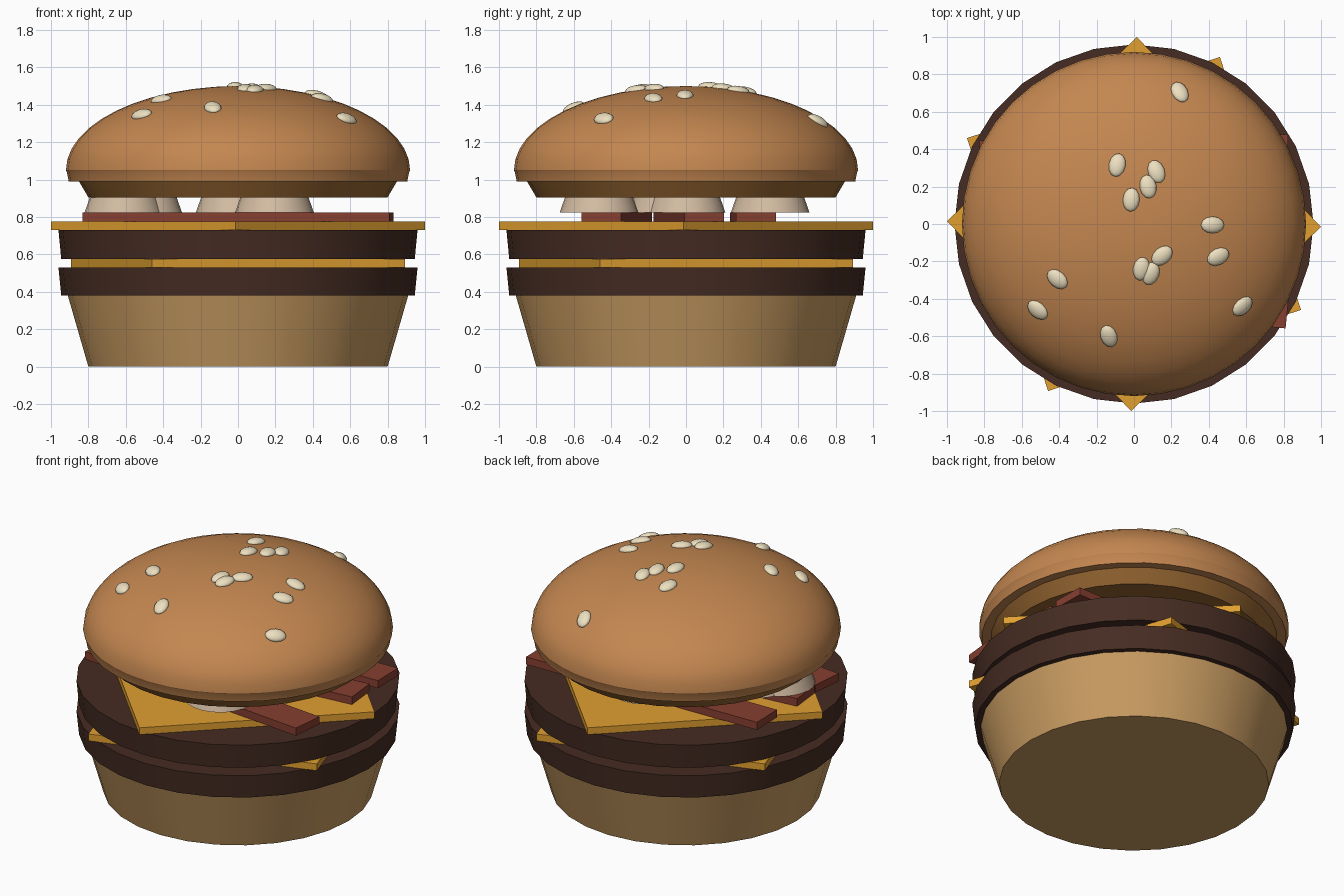
import bpy, math
from mathutils import Matrix, Vector

if "Cube" in bpy.data.objects:
    bpy.data.objects.remove(bpy.data.objects["Cube"])


def material(name, rgb):
    m = bpy.data.materials.new(name)
    m.diffuse_color = (*rgb, 1)
    m.use_nodes = True
    m.node_tree.nodes["Principled BSDF"].inputs["Base Color"].default_value = m.diffuse_color
    return m


CRUST = material("crust", (0.55, 0.24, 0.08))
CRUMB = material("crumb", (0.30, 0.13, 0.03))
HEEL = material("heel", (0.58, 0.33, 0.12))
MEAT = material("meat", (0.06, 0.025, 0.016))
CHEESE = material("cheese", (0.75, 0.35, 0.03))
BACON = material("bacon", (0.24, 0.05, 0.03))
MUSHROOM = material("mushroom", (0.65, 0.50, 0.36))
SEED = material("seed", (0.85, 0.75, 0.53))


def finish(name, mat, smooth=False):
    o = bpy.context.object
    o.name = name
    o.data.materials.append(mat)
    if smooth:
        bpy.ops.object.shade_smooth_by_angle(angle=math.radians(30))
    return o


def frustum(name, mat, r0, r1, z0, z1, x=0, y=0, sides=28):
    bpy.ops.mesh.primitive_cone_add(vertices=sides, radius1=r0, radius2=r1,
                                    depth=z1 - z0, location=(x, y, (z0 + z1) / 2))
    return finish(name, mat, True)


def slab(name, mat, size, loc, angle):
    bpy.ops.mesh.primitive_cube_add(size=1, location=loc, rotation=(0, 0, angle))
    bpy.context.object.scale = size
    return finish(name, mat)


def lathe(name, mat, profile, sides):
    verts, faces, rings = [], [], []
    for r, z in profile:
        n = sides if r > 0 else 1
        rings.append([len(verts) + i for i in range(n)])
        verts += [(r * math.cos(2 * math.pi * i / n), r * math.sin(2 * math.pi * i / n), z)
                  for i in range(n)]
    for a, b in zip(rings, rings[1:]):
        for i in range(sides):
            j = (i + 1) % sides
            if len(a) == 1:
                faces.append((a[0], b[j], b[i]))
            elif len(b) == 1:
                faces.append((a[i], a[j], b[0]))
            else:
                faces.append((a[i], a[j], b[j], b[i]))
    me = bpy.data.meshes.new(name)
    me.from_pydata(verts, [], faces)
    o = bpy.data.objects.new(name, me)
    bpy.context.collection.objects.link(o)
    bpy.ops.object.select_all(action='DESELECT')
    o.select_set(True)
    bpy.context.view_layer.objects.active = o
    return finish(name, mat, True)


# Bottom bun, patties and cheese
frustum("bottom_bun", HEEL, 0.80, 0.91, 0, 0.38)
frustum("lower_patty", MEAT, 0.945, 0.96, 0.38, 0.53)
slab("lower_cheese", CHEESE, (1.42, 1.42, 0.045), (0, 0, 0.5525), 0.31)
frustum("upper_patty", MEAT, 0.945, 0.96, 0.575, 0.73)
slab("upper_cheese", CHEESE, (1.414, 1.414, 0.045), (0, 0, 0.7525), -0.80)

# Bacon strips
for i, (y, angle) in enumerate([(-0.37, -0.10), (0.015, 0.10), (0.357, 0.02)]):
    slab(f"bacon_strip_{i + 1}", BACON, (1.65, 0.213, 0.05), (0, y, 0.80), angle)

# Mushroom pieces
for i, (x, y) in enumerate([(0.195, -0.465), (-0.015, 0.45), (-0.61, -0.10), (-0.51, 0.0)]):
    frustum(f"mushroom_{i + 1}", MUSHROOM, 0.21, 0.175, 0.825, 0.925, x, y, 24)

# Top bun: crumb base and domed crust
frustum("top_bun_base", CRUMB, 0.80, 0.85, 0.905, 0.99, sides=32)
R, H, ZC = 0.92, 0.45, 1.05
profile = [(0, 0.99), (0.905, 0.99), (0.915, 1.04)]
profile += [(R * math.cos(k * math.pi / 24), ZC + H * math.sin(k * math.pi / 24)) for k in range(12)]
profile.append((0, ZC + H))
lathe("top_bun", CRUST, profile, 40)

# Sesame seeds: x, y and heading in degrees
seeds = [(0.245, 0.705, 110), (-0.09, 0.315, 80), (0.12, 0.28, 110), (0.075, 0.20, 100),
         (-0.015, 0.13, 85), (0.42, -0.005, 0), (0.45, -0.175, 25), (0.15, -0.17, 40),
         (0.04, -0.24, 80), (0.09, -0.265, 70), (-0.41, -0.295, 140), (-0.515, -0.46, 140),
         (0.58, -0.44, 40), (-0.135, -0.60, 105)]
for i, (x, y, heading) in enumerate(seeds):
    z = ZC + H * math.sqrt(1 - (x * x + y * y) / R ** 2)
    up = Vector((x / R ** 2, y / R ** 2, (z - ZC) / H ** 2)).normalized()
    tilt = Vector((0, 0, 1)).rotation_difference(up).to_matrix().to_4x4()
    bpy.ops.mesh.primitive_uv_sphere_add(segments=12, ring_count=8, radius=1)
    bpy.context.object.matrix_world = (Matrix.Translation((x, y, z)) @ tilt
                                       @ Matrix.Rotation(math.radians(heading), 4, 'Z')
                                       @ Matrix.Diagonal((0.064, 0.045, 0.026, 1)))
    finish(f"sesame_seed_{i + 1}", SEED, True)
